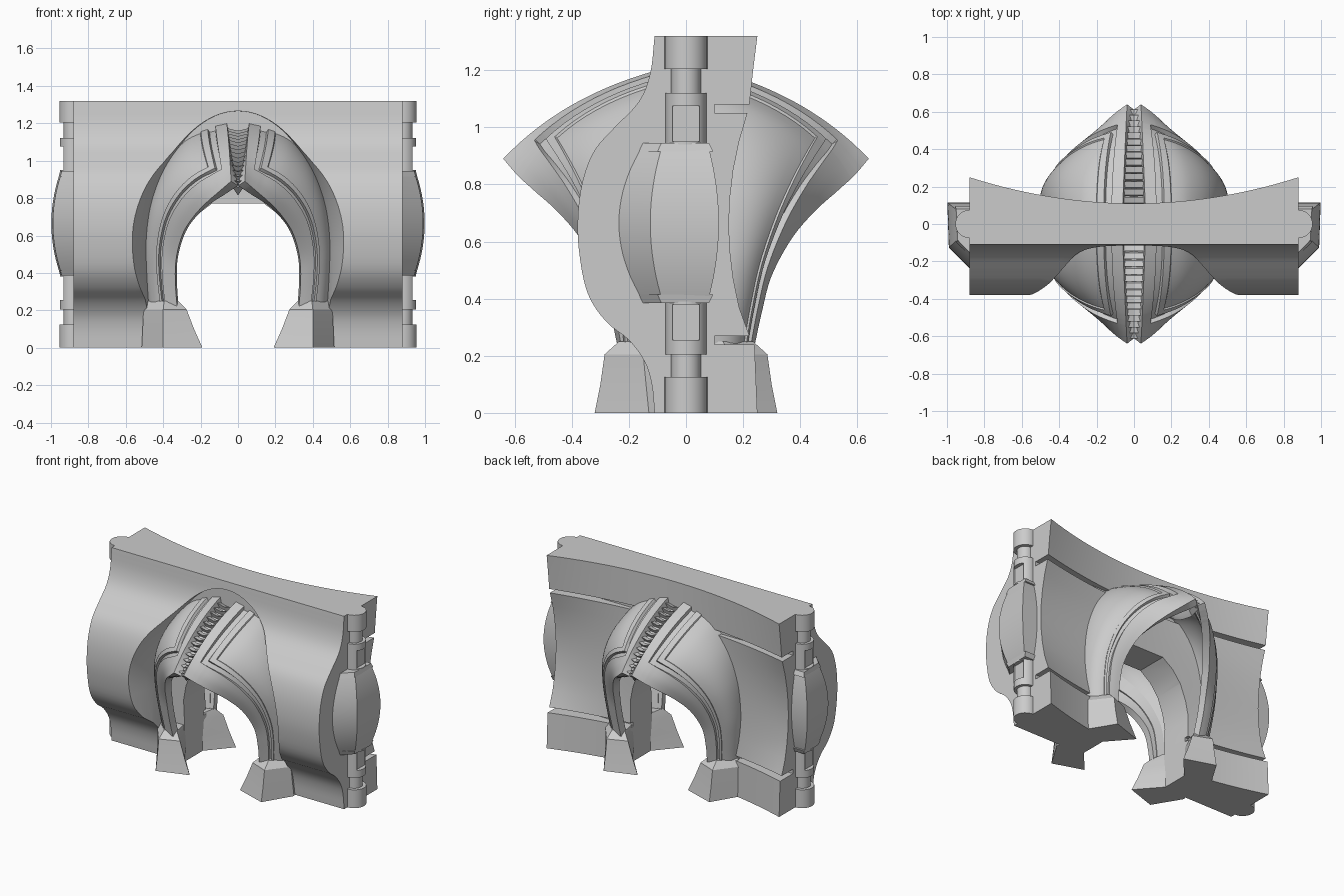
import bpy, bmesh, math
from mathutils import Vector as V

if "Cube" in bpy.data.objects:
    bpy.data.objects.remove(bpy.data.objects["Cube"])


def curve(pts, t):
    """Point on a Catmull-Rom spline through pts, t in 0..1."""
    p = [V(q) for q in pts]
    p = [2 * p[0] - p[1]] + p + [2 * p[-1] - p[-2]]
    n = len(p) - 3
    i = min(int(t * n), n - 1)
    u = t * n - i
    a, b, c, d = p[i:i + 4]
    return 0.5 * (2 * b + (c - a) * u + (2 * a - 5 * b + 4 * c - d) * u**2 + (3 * b - a - 3 * c + d) * u**3)


def make(name, rings, closed=True):
    """Skin a list of equal-length rings (capped when closed)."""
    bm = bmesh.new()
    vs = [[bm.verts.new(p) for p in r] for r in rings]
    n = len(rings[0])
    for r0, r1 in zip(vs, vs[1:]):
        for j in range(n if closed else n - 1):
            k = (j + 1) % n
            bm.faces.new((r0[j], r0[k], r1[k], r1[j]))
    if closed:
        bm.faces.new(vs[0])
        bm.faces.new(vs[-1])
    bmesh.ops.recalc_face_normals(bm, faces=bm.faces)
    me = bpy.data.meshes.new(name)
    bm.to_mesh(me)
    bm.free()
    ob = bpy.data.objects.new(name, me)
    bpy.context.collection.objects.link(ob)
    return ob


def cut(ob, cutter):
    m = ob.modifiers.new("cut", 'BOOLEAN')
    m.operation, m.solver, m.object = 'DIFFERENCE', 'EXACT', cutter
    cutter.hide_render = True
    cutter.hide_set(True)


def mirror(ob, x=True, y=False):
    m = ob.modifiers.new("mirror", 'MIRROR')
    m.use_axis = (x, y, False)
    m.use_mirror_merge = False


def finish(ob, angle=30):
    """Apply modifiers and shade smooth with sharp edges."""
    bpy.ops.object.select_all(action='DESELECT')
    ob.select_set(True)
    bpy.context.view_layer.objects.active = ob
    bpy.ops.object.convert(target='MESH')
    bpy.ops.object.shade_smooth_by_angle(angle=math.radians(angle))


# Wall: bulged front, concave back with two slots
front = [(-.11, 0, 0), (-.12, .1, 0), (-.145, .18, 0), (-.2, .255, 0), (-.28, .32, 0), (-.345, .42, 0),
         (-.375, .57, 0), (-.378, .7, 0), (-.36, .82, 0), (-.32, .92, 0), (-.25, 1.0, 0),
         (-.165, 1.09, 0), (-.125, 1.19, 0), (-.11, 1.32, 0)]
back = [(.25, 1.32), (.235, 1.2), (.222, 1.08), (.1, 1.08), (.1, 1.05), (.215, 1.05)]
back += [(.15 + .065 * ((z - .66) / .39)**2, z) for z in (.95, .85, .75, .66, .57, .47, .37)]
back += [(.222, .27), (.1, .27), (.1, .24), (.24, .24), (.25, 0)]
rings = []
for i in range(33):
    x = -.88 + 1.76 * i / 32
    u = (x / .88)**2
    r = [(x, *curve(front, j / 52)[:2]) for j in range(53)]
    r += [(x, y if y == .1 else .11 + u * (y - .11), z) for y, z in back]
    rings.append(r)
wall = make("gate_wall", rings)

# Flared recess around the front of the arch
rings = []
for y, w, h in [(-.106, .475, 1.265), (-.2, .495, 1.27), (-.26, .515, 1.275), (-.32, .54, 1.285), (-.37, .565, 1.295), (-.45, .61, 1.33)]:
    arc = [(w * math.cos(a * math.pi / 48), y, .5 + (h - .5) * math.sin(a * math.pi / 48)) for a in range(49)]
    rings.append([(w, y, -.1)] + arc + [(-w, y, -.1)])
cut(wall, make("recess_cutter", rings))

# Passage through the wall
half = [(.33, -.1), (.33, .25), (.338, .42), (.32, .52), (.28, .63), (.22, .71), (.14, .77)]
prof = half + [(-x, z) for x, z in reversed(half)]
cut(wall, make("passage_cutter", [[(x, y, z) for x, z in prof] for y in (-.6, .6)]))
finish(wall)

# Hood shell: lofted between an arch on the wall and the projecting lip
base = [(.49, .1, .2), (.512, .1, .4), (.515, .1, .57), (.487, .1, .78), (.415, .1, .97), (.3, .1, 1.11), (.18, .1, 1.17), (.06, .1, 1.2)]
lip = [(.325, .235, .21), (.335, .265, .35), (.33, .3, .48), (.295, .37, .61), (.235, .45, .705), (.17, .528, .775), (.105, .59, .832), (.037, .64, .89)]


def hood(s, t):
    a, b = curve(base, t), curve(lip, t)
    k = math.pi / 2 * min(1, t * 1.2)
    w = math.sin(math.pi * min(max(t, 0), 1)**1.3)
    m = a * .47 + b * .53 + V((.085 * math.cos(k) + .065 * w, .045 + .07 * w, .075 * math.sin(k) + .015 * w))
    return a * (1 - s)**2 + m * 2 * s * (1 - s) + b * s * s


def hood_normal(s, t):
    e = .004
    s, t = min(max(s, e), 1 - e), min(max(t, e), 1 - e)
    ds, dt = hood(s + e, t) - hood(s - e, t), hood(s, t + e) - hood(s, t - e)
    n = ds.cross(dt).normalized()
    return n if n.dot(V((.5, .5, .5))) > 0 else -n


S_LINES, T_LINES = (.66, .72, .78), (.83, .88, .925)
DEPTH = (-.014, -.006, -.024, 0)      # inner panel, raised rim, groove, outer band


def samples(lines, n):
    v = [i / n for i in range(n + 1) if all(abs(i / n - q) > .012 for q in lines)]
    return sorted(v + [q + e for q in lines for e in (-.003, .003)])


rings = []
for t in samples(T_LINES, 36):
    row = []
    for s in samples(S_LINES, 14):
        level = max(sum(s > q for q in S_LINES), sum(t > q for q in T_LINES))
        row.append(hood(s, t) + hood_normal(s, t) * DEPTH[level])
    rings.append(row)
shell = make("arch_hood", rings, closed=False)
if shell.data.polygons[len(shell.data.polygons) // 2].normal.dot(V((1, 1, 1))) < 0:
    shell.data.flip_normals()
sol = shell.modifiers.new("thickness", 'SOLIDIFY')
sol.thickness, sol.offset = .05, -1
mirror(shell, True, True)
finish(shell)


# Keel and V-shaped teeth along the crown
def crown(s, x, h, drop=0):
    p, n = hood(s, 1), hood_normal(s, 1)
    n = V((0, n.y, n.z)).normalized()
    return V((x, p.y, p.z - drop)) + n * h


rings = []
for i in range(15):
    s = i / 14
    w, d = .065 - .025 * s, .09 + .07 * math.sin(math.pi * s**1.8)
    rings.append([crown(s * .97, x, h, g) for x, h, g in
                  ((-w, -.045, 0), (0, -.045, .015), (w, -.045, 0), (w * .5, -d, 0), (0, -d, .03), (-w * .5, -d, 0))])
keel = make("crown_keel", rings)
mirror(keel, False, True)
finish(keel)
for i in range(14):
    s = .03 + i * .068
    w = .064 - .025 * s
    low = [(-w, -.03, 0), (0, -.03, .015), (w, -.03, 0), (w, -.06, 0), (0, -.06, .015), (-w, -.06, 0)]
    high = [(x, -.012 if h == -.03 else h, g) for x, h, g in low]
    tooth = make(f"crown_tooth_{i + 1}", [[crown(s, *q) for q in low], [crown(s + .042, *q) for q in high]])
    mirror(tooth, False, True)
    finish(tooth)

# Flared feet under the hoods
foot = make("arch_foot", [[(x, y, z) for x, y in ring] for z, ring in [
    (0, [(.19, .25), (.40, .32), (.515, .13), (.46, -.01), (.33, -.01), (.33, .09)]),
    (.1, [(.235, .242), (.40, .3), (.51, .14), (.46, -.01), (.33, -.01), (.33, .09)]),
    (.205, [(.275, .235), (.40, .285), (.505, .15), (.46, -.01), (.33, -.01), (.335, .09)]),
    (.25, [(.32, .205), (.395, .235), (.485, .13), (.45, -.01), (.34, -.01), (.34, .09)])]])
mirror(foot, True, True)
finish(foot, 20)

# Round end columns with stepped collars
levels = [(0, .075), (.125, .075), (.125, .052), (.205, .052), (.205, .072), (.39, .072), (.39, .06),
          (.94, .06), (.94, .072), (1.12, .072), (1.12, .052), (1.205, .052), (1.205, .075), (1.32, .075)]
column = make("end_column", [[(.88 + r * math.cos(a * math.pi / 16), r * math.sin(a * math.pi / 16), z)
                              for a in range(32)] for z, r in levels])
for z0, z1 in ((.255, .38), (.95, 1.075)):
    box = [(.925, -.048), (1.1, -.048), (1.1, .048), (.925, .048)]
    cut(column, make("window_cutter", [[(x, y, z) for x, y in box] for z in (z0, z1)]))
mirror(column)
finish(column)


# Barrel-shaped housing at the middle of each column
def housing_ring(z, grow=0):
    f = 1 - ((z - .665) / .28)**2
    g = grow
    yb, yf, ys, xo = .075 + .04 * f + g, -.08 - .045 * f - g, -.145 - .09 * f - g, .948 + .05 * f + g / 2
    return [(.86, yb, z), (xo, yb, z), (xo - .008, yf, z), (.88, ys, z), (.86, ys, z)]


housing = make("column_housing", [housing_ring(.39 + .55 * i / 20) for i in range(21)])
mirror(housing)
finish(housing)
for name, z0, z1 in (("housing_cap_lower", .385, .415), ("housing_cap_upper", .915, .945)):
    end = z0 if z0 < .6 else z1
    cap = make(name, [[(x, y, z) for x, y, _ in housing_ring(end, g)]
                      for z, g in ((z0, .006 if end == z0 else .02), (z1, .02 if end == z0 else .006))])
    mirror(cap)
    finish(cap)
